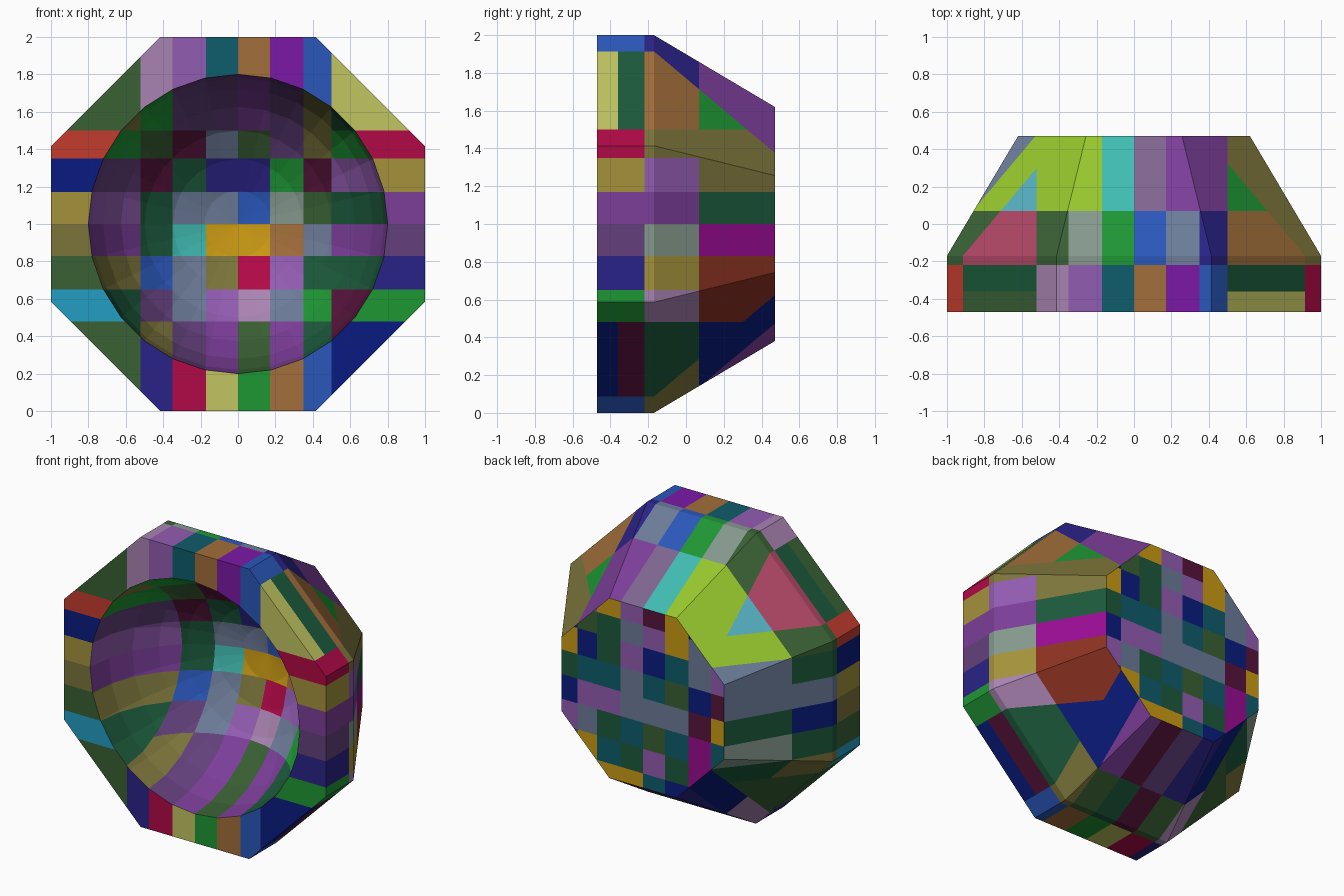
import bpy, bmesh, math, random
from mathutils import Vector

default = bpy.data.objects.get("Cube")
if default:
    bpy.data.objects.remove(default, do_unlink=True)

random.seed(5)
FRONT, BACK, RADIUS = -0.47, 0.47, 0.8
CENTRE = Vector((0, FRONT, 1))
CUTS = (-0.52, -0.35, -0.17, 0, 0.17, 0.35, 0.5)
DEPTHS = (-0.36, -0.22, 0.07)

PALETTE = {
    "lilac": (152, 118, 160), "violet": (132, 84, 160), "purple": (112, 28, 150),
    "plum": (112, 58, 138), "grape": (90, 60, 112), "indigo": (42, 36, 122),
    "navy": (16, 30, 116), "blue": (42, 80, 168), "slate": (98, 112, 138),
    "mauve": (115, 92, 130), "teal": (20, 84, 98), "cyan": (80, 160, 175),
    "azure": (36, 142, 176), "aqua": (60, 170, 160), "green": (32, 136, 50),
    "forest": (30, 82, 56), "moss": (54, 88, 50), "lime": (136, 180, 44),
    "olive": (174, 178, 88), "khaki": (112, 106, 56), "tan": (148, 132, 56),
    "gold": (184, 140, 24), "brown": (146, 100, 56), "rust": (176, 56, 46),
    "umber": (125, 48, 34), "crimson": (160, 16, 66), "rose": (160, 66, 92),
    "pink": (200, 136, 128), "magenta": (138, 18, 132), "maroon": (80, 24, 56),
    "grey": (120, 138, 128),
}
NAMES = list(PALETTE)

# Strip colours: rows run bottom to top, columns run left to right
RIM = {
    "top": "lilac violet teal brown purple blue",
    "bottom": "indigo crimson olive green brown blue",
    "low_x": "azure moss khaki tan navy rust",
    "high_x": "green indigo grape plum tan crimson",
}
MIDDLE = {
    "top": "moss grey green blue slate indigo",
    "bottom": "lilac moss maroon forest moss khaki",
    "low_x": "khaki forest navy slate forest moss",
    "high_x": "lilac tan grey plum violet khaki",
}
TAPER = {
    "top": "lime lime aqua mauve plum plum",
    "bottom": "navy indigo grape maroon plum navy",
    "low_x": "forest grey forest slate slate lime",
    "high_x": "umber umber magenta forest khaki khaki",
}
# Each depth section: strips, then corners as low left, low right, top left, top right
SECTIONS = [
    (RIM, "moss navy moss olive"),
    (RIM, "moss maroon forest forest"),
    (MIDDLE, "moss forest rose brown"),
    (TAPER, "moss navy cyan green"),
]
# Bowl patches from bottom row to top row
BOWL = [
    "grape slate violet lilac slate green",
    "blue slate khaki crimson violet forest",
    "forest aqua gold gold brown slate",
    "forest slate slate blue grey moss",
    "maroon forest indigo indigo green maroon",
    "moss maroon slate moss grape khaki",
]
BOWL_EDGE = "plum moss forest green maroon grape violet khaki".split()
BACK_PATCHES = "forest slate maroon magenta teal gold violet moss navy".split()


def make_material(name, rgb):
    colour = [(c / 232) ** 2.2 for c in rgb] + [1]
    mat = bpy.data.materials.new(name)
    mat.use_nodes = True
    mat.diffuse_color = colour
    mat.node_tree.nodes["Principled BSDF"].inputs["Base Color"].default_value = colour
    return mat


def make_object(name, bm):
    mesh = bpy.data.meshes.new(name)
    bm.to_mesh(mesh)
    bm.free()
    obj = bpy.data.objects.new(name, mesh)
    bpy.context.collection.objects.link(obj)
    return obj


def octagon(bm, y, apothem):
    r = apothem / math.cos(math.pi / 8)
    angles = [(i + 0.5) * math.pi / 4 for i in range(8)]
    return [bm.verts.new((r * math.cos(a), y, 1 + r * math.sin(a))) for a in angles]


def build_shell():
    bm = bmesh.new()
    rings = [octagon(bm, y, a) for y, a in ((FRONT, 1), (-0.17, 1), (BACK, 0.62))]
    for a, b in zip(rings, rings[1:]):
        for i in range(8):
            j = (i + 1) % 8
            bm.faces.new((a[i], a[j], b[j], b[i]))
    bm.faces.new(rings[0])
    bm.faces.new(rings[-1])
    bmesh.ops.recalc_face_normals(bm, faces=bm.faces)
    return make_object("octagonal_housing", bm)


def build_bowl_cutter():
    bm = bmesh.new()
    bmesh.ops.create_uvsphere(bm, u_segments=28, v_segments=14, radius=RADIUS)
    for v in bm.verts:
        v.co = Vector((v.co.x, -v.co.z, v.co.y)) + CENTRE
    bmesh.ops.recalc_face_normals(bm, faces=bm.faces)
    cutter = make_object("bowl_cutter", bm)
    cutter.hide_render = True
    return cutter


def band(value):
    return sum(value > c for c in CUTS) - 1


def patch_colour(p, cells):
    x, w = p.x, p.z - 1
    col, row = band(x), band(w)
    col_in, row_in = 0 <= col < 6, 0 <= row < 6
    if p.y > FRONT + 0.005 and (p - CENTRE).length < RADIUS + 0.01:
        if col_in and row_in:
            return BOWL[row].split()[col]
        return cells.setdefault(("bowl", col, row), random.choice(BOWL_EDGE))
    if p.y > BACK - 0.005:
        return cells.setdefault(("back", col, row), random.choice(BACK_PATCHES))
    strips, corners = SECTIONS[sum(p.y > d for d in DEPTHS)]
    if col_in:
        return strips["top" if w > 0 else "bottom"].split()[col]
    if row_in:
        return strips["high_x" if x > 0 else "low_x"].split()[row]
    return corners.split()[2 * (w > 0) + (x > 0)]


# Hollow the bowl out of the housing
housing = build_shell()
cutter = build_bowl_cutter()
mod = housing.modifiers.new("bowl", "BOOLEAN")
mod.operation = "DIFFERENCE"
mod.solver = "EXACT"
mod.object = cutter
deps = bpy.context.evaluated_depsgraph_get()
carved = bpy.data.meshes.new_from_object(housing.evaluated_get(deps))
housing.modifiers.clear()
bpy.data.objects.remove(cutter, do_unlink=True)

# Divide the surface into patches
bm = bmesh.new()
bm.from_mesh(carved)
bpy.data.meshes.remove(carved)
bmesh.ops.triangulate(bm, faces=bm.faces)
planes = [((c, 0, 0), (1, 0, 0)) for c in CUTS]
planes += [((0, 0, 1 + c), (0, 0, 1)) for c in CUTS]
planes += [((0, d, 0), (0, 1, 0)) for d in DEPTHS]
for point, normal in planes:
    bmesh.ops.bisect_plane(bm, geom=bm.verts[:] + bm.edges[:] + bm.faces[:],
                           dist=0.0001, plane_co=point, plane_no=normal)

# Colour every patch
housing.data.materials.clear()
for name, rgb in PALETTE.items():
    housing.data.materials.append(make_material(name, rgb))
cells = {}
for face in bm.faces:
    face.smooth = False
    face.material_index = NAMES.index(patch_colour(face.calc_center_median(), cells))
bm.to_mesh(housing.data)
bm.free()
